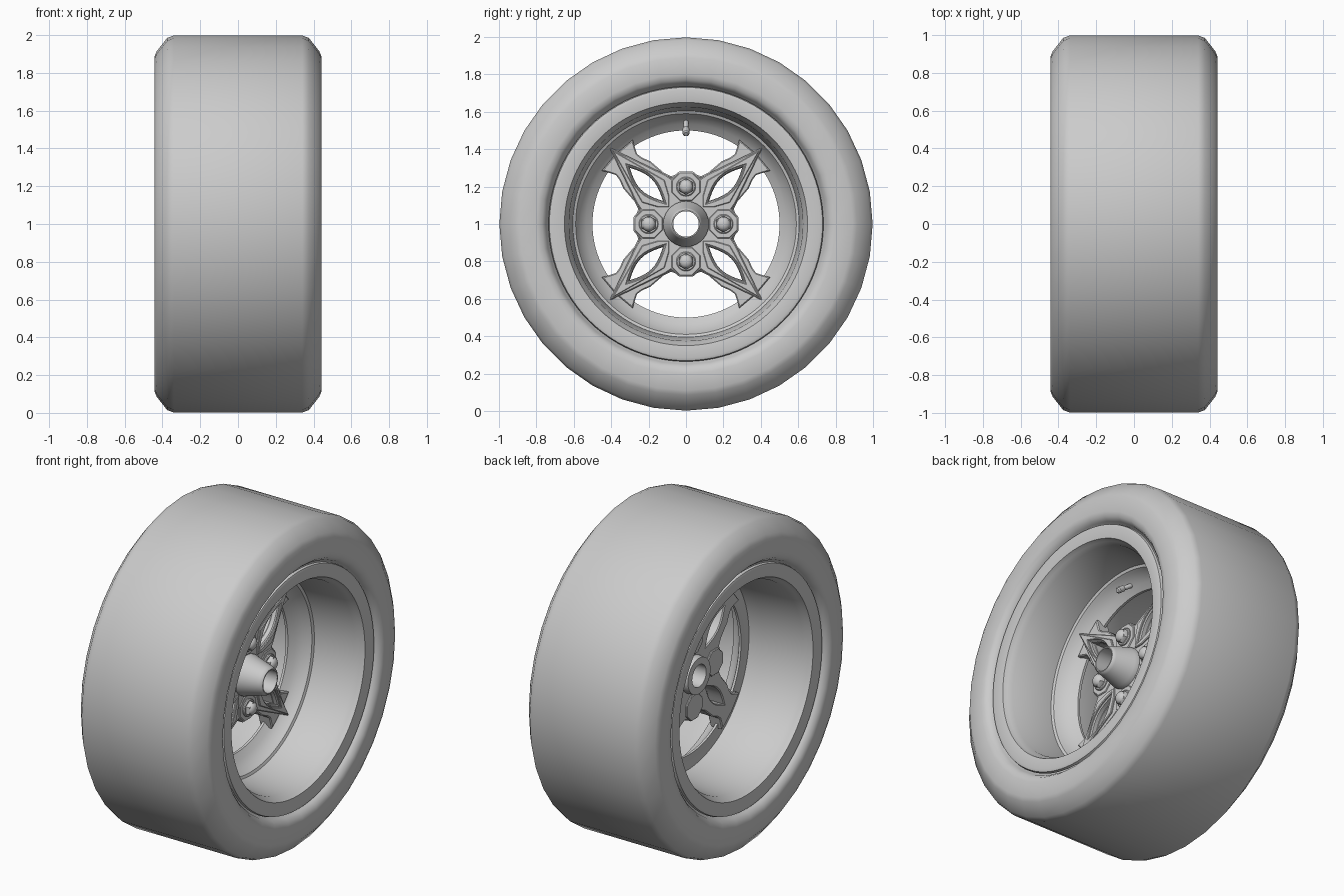
import bpy, bmesh, math
from math import sin, cos, pi, radians
from mathutils import Matrix, Vector

if "Cube" in bpy.data.objects:
    bpy.data.objects.remove(bpy.data.objects["Cube"])

AXLE = Vector((0, 0, 1))
# plate space (x, y, z) -> world (y, z, x), so plates face +x
FACE = Matrix(((0, 0, 1, 0), (1, 0, 0, 0), (0, 1, 0, 1), (0, 0, 0, 1)))


def finish(name, bm, angle=35):
    bmesh.ops.recalc_face_normals(bm, faces=bm.faces)
    me = bpy.data.meshes.new(name)
    bm.to_mesh(me)
    bm.free()
    ob = bpy.data.objects.new(name, me)
    bpy.context.collection.objects.link(ob)
    smooth(ob, angle)
    return ob


def smooth(ob, angle=35):
    bpy.ops.object.select_all(action='DESELECT')
    ob.select_set(True)
    bpy.context.view_layer.objects.active = ob
    bpy.ops.object.shade_smooth_by_angle(angle=radians(angle))


def lathe(name, profile, steps=96, center=AXLE, matrix=None, closed=True, angle=35):
    """Turn an (x, radius) profile about an axis parallel to x."""
    bm = bmesh.new()
    rings = []
    for i in range(steps):
        a = 2 * pi * i / steps
        rings.append([bm.verts.new((x, r * sin(a), r * cos(a))) for x, r in profile])
    n = len(profile)
    for i in range(steps):
        p, q = rings[i], rings[(i + 1) % steps]
        for j in range(n if closed else n - 1):
            k = (j + 1) % n
            bm.faces.new((p[j], q[j], q[k], p[k]))
    if not closed:
        bm.faces.new([r[0] for r in rings])
        bm.faces.new([r[-1] for r in rings])
    bm.transform(Matrix.Translation(center) @ (matrix or Matrix()))
    return finish(name, bm, angle)


def plate(name, loops, x0, x1, bevel=0.008):
    """Filled outline with holes, extruded along x from x0 to x1."""
    cu = bpy.data.curves.new(name, 'CURVE')
    cu.dimensions, cu.fill_mode = '2D', 'BOTH'
    for pts in loops:
        sp = cu.splines.new('POLY')
        sp.points.add(len(pts) - 1)
        for p, (y, z) in zip(sp.points, pts):
            p.co = (y, z, 0, 1)
        sp.use_cyclic_u = True
    cu.extrude = (x1 - x0) / 2 - bevel
    cu.bevel_depth, cu.offset, cu.bevel_resolution = bevel, -bevel, 0
    ob = bpy.data.objects.new(name, cu)
    bpy.context.collection.objects.link(ob)
    bpy.ops.object.select_all(action='DESELECT')
    ob.select_set(True)
    bpy.context.view_layer.objects.active = ob
    bpy.ops.object.convert(target='MESH')
    ob = bpy.context.view_layer.objects.active
    ob.data.transform(FACE @ Matrix.Translation((0, 0, (x0 + x1) / 2)))
    smooth(ob, 30)
    return ob


def turn(pts, a):
    return [(y * cos(a) - z * sin(a), y * sin(a) + z * cos(a)) for y, z in pts]


def circle(r, n=64, center=(0, 0), phase=0.0):
    return [(center[0] + r * cos(2 * pi * i / n + phase),
             center[1] + r * sin(2 * pi * i / n + phase)) for i in range(n)]


def leaf(r0, r1, w, n=10):
    """Pointed leaf along the diagonal."""
    t = [i / n for i in range(n + 1)]
    up = [(r0 + (r1 - r0) * s, w * sin(pi * s)) for s in t]
    return turn(up + [(x, -y) for x, y in up[-2:0:-1]], pi / 4)


def leaves(*args):
    return [turn(leaf(*args), k * pi / 2) for k in range(4)]


# tire: hollow shell with chamfered shoulders, flat sidewalls and rolled beads
outer = [(.34, .998), (.375, .985), (.43, .915), (.441, .89),
         (.442, .80), (.435, .77), (.41, .75), (.37, .735), (.34, .70), (.33, .675)]
inner = [(.31, .675), (.32, .71), (.37, .77), (.41, .83), (.39, .91), (.32, .955)]
half = outer + inner
lathe("tire", half + [(-x, r) for x, r in half[::-1]], 36, angle=50)

# rim barrel: stepped lips at both ends
inside = [(.40, .735), (.415, .73), (.42, .715), (.41, .65), (.385, .64), (.36, .625), (.10, .605)]
outside = [(.10, .63), (.28, .65), (.36, .665), (.385, .70)]
lathe("rim", inside + [(-x, r) for x, r in inside[::-1]]
      + [(-x, r) for x, r in outside[::-1]] + outside)

# dished ring that carries the spokes
lathe("spoke_ring", [(.10, .612), (.09, .59), (.075, .582), (.045, .565), (.015, .535),
                     (-.01, .50), (-.025, .50), (-.01, .56), (-.005, .612)])

# web behind the spokes: a cross flaring out into the ring
side = [(.035, .272), (.08, .255), (.12, .275), (.19, .335), (.235, .355),
        (.262, .375), (.27, .40), (.285, .45)]
eighth = side + [(.375, .375)] + [(z, y) for y, z in side[::-1]]
web = [p for k in range(4) for p in turn(eighth, -k * pi / 2)]
plate("spoke_web", [web, circle(.07, 32)] + leaves(.175, .425, .04), -.05, .035, .006)

# four-pointed star of spokes with leaf slots
quarter = [(.035, .282), (.08, .245), (.11, .265), (.41, .41),
           (.265, .11), (.245, .08), (.282, .035)]
star = [p for k in range(4) for p in turn(quarter, -k * pi / 2)]
plate("spoke_star", [star, circle(.07, 32)] + leaves(.17, .43, .042), .02, .062, .006)

# raised facing on each spoke
for k in range(4):
    kite = [(.09, .09), (.09, .15), (.115, .235), (.395, .395), (.235, .115), (.15, .09)]
    plate("spoke_facing", [turn(kite, k * pi / 2),
                           turn(leaf(.155, .45, .05), k * pi / 2)], .055, .072, .004)

# lug pads, washers and domed hex nuts
for k in range(4):
    a = k * pi / 2
    y, z = .2 * cos(a), .2 * sin(a)
    pos = AXLE + Vector((0, y, z))
    plate("lug_pad", [circle(.083, 8, (y, z), pi / 8)], -.06, .068, .004)
    lathe("lug_washer", [(.06, .052), (.075, .052), (.08, .047), (.08, .03), (.06, .03)], 32, pos)
    lathe("lug_nut", [(.065, .044), (.095, .044), (.103, .039)], 6, pos, closed=False)
    lathe("lug_dome", [(.095, .037), (.106, .034), (.115, .024), (.12, .01)], 24, pos, closed=False)

# hub nose with open bore
lathe("hub", [(-.09, .068), (-.09, .11), (.05, .122), (.075, .122), (.09, .116),
              (.20, .086), (.215, .08), (.22, .074), (.22, .068)], 48)

# valve stem slanting out of the ring
tilt = Vector((1, 0, 0)).rotation_difference(Vector((.10, 0, -.07))).to_matrix().to_4x4()
lathe("valve_stem", [(-.03, .013), (.05, .013), (.055, .010), (.07, .010), (.075, .018),
                     (.115, .018), (.122, .012)], 16, AXLE + Vector((.02, 0, .55)), tilt, closed=False)
